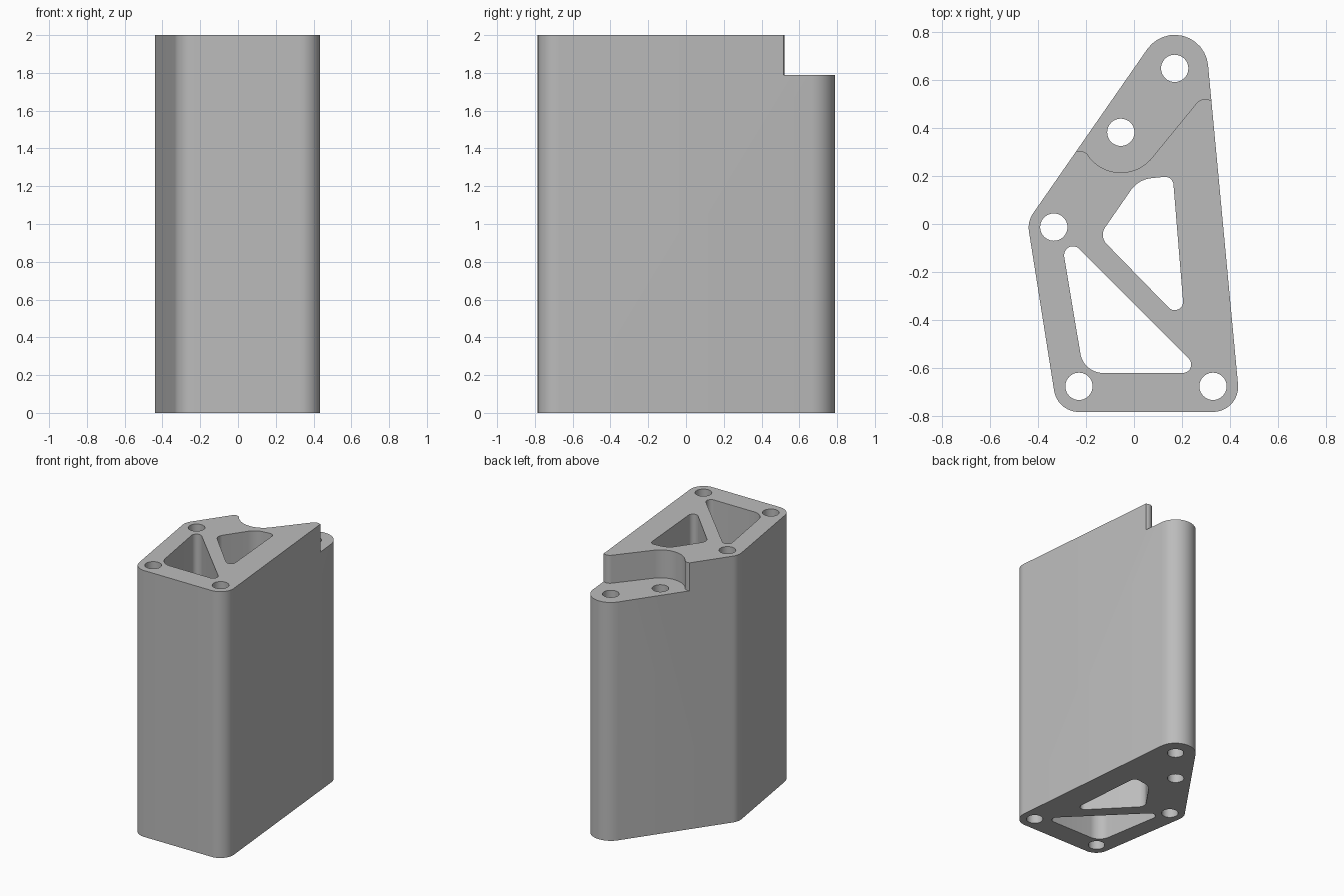
import bpy, bmesh
from math import atan2, acos, hypot, cos, sin, radians, tau

cube = bpy.data.objects.get("Cube")
if cube:
    bpy.data.objects.remove(cube, do_unlink=True)

# One plain grey material
grey = bpy.data.materials.new("plain grey")
grey.use_nodes = True
grey.diffuse_color = (0.5, 0.5, 0.5, 1)
grey.node_tree.nodes["Principled BSDF"].inputs["Base Color"].default_value = (0.5, 0.5, 0.5, 1)


def arc(x, y, r, start, end, steps=12):
    """Points on an arc, angles in radians."""
    return [(x + r * cos(start + (end - start) * i / steps),
             y + r * sin(start + (end - start) * i / steps)) for i in range(steps + 1)]


def rounded_outline(corners):
    """Outline wrapped around corner circles (x, y, r), counter-clockwise."""
    n = len(corners)
    normals = []
    for i, (x, y, r) in enumerate(corners):
        x2, y2, r2 = corners[(i + 1) % n]
        dx, dy = x2 - x, y2 - y
        normals.append(atan2(dy, dx) - acos((r - r2) / hypot(dx, dy)))
    points = []
    for i, (x, y, r) in enumerate(corners):
        start = normals[i - 1]
        points += arc(x, y, r, start, start + (normals[i] - start) % tau)
    return points


def prism(name, outlines, bottom, top):
    """Extrude closed outlines straight up into one object."""
    bm = bmesh.new()
    for outline in outlines:
        face = bm.faces.new([bm.verts.new((x, y, bottom)) for x, y in outline])
        result = bmesh.ops.extrude_face_region(bm, geom=[face], use_keep_orig=True)
        verts = [v for v in result["geom"] if isinstance(v, bmesh.types.BMVert)]
        bmesh.ops.translate(bm, verts=verts, vec=(0, 0, top - bottom))
    bmesh.ops.recalc_face_normals(bm, faces=bm.faces)
    mesh = bpy.data.meshes.new(name)
    bm.to_mesh(mesh)
    bm.free()
    mesh.materials.append(grey)
    obj = bpy.data.objects.new(name, mesh)
    bpy.context.collection.objects.link(obj)
    return obj


# Outer body
body = prism("bracket_body", [rounded_outline([
    (-0.23, -0.68, 0.105), (0.33, -0.68, 0.105),
    (0.17, 0.65, 0.14), (-0.335, -0.015, 0.105)])], 0, 2)

# Two weight-saving pockets and five bolt holes, all the way through
pockets = [
    rounded_outline([(0.17, -0.325, 0.035), (0.13, 0.162, 0.035),
                     (0.085, 0.072, 0.12), (-0.075, -0.045, 0.055)]),
    rounded_outline([(-0.13, -0.527, 0.095), (0.204, -0.587, 0.035),
                     (-0.255, -0.13, 0.037)])]
hole_centres = [(0.17, 0.65), (-0.055, 0.383), (-0.335, -0.013),
                (-0.23, -0.678), (0.33, -0.678)]
holes = [arc(x, y, 0.057, 0, tau, 40)[:-1] for x, y in hole_centres]
through_cutter = prism("through_cutter", pockets + holes, -0.1, 2.1)

# Lowered step at the back, with a curved wall around the inner bolt hole
wall = (arc(-0.227, 0.260, 0.045, radians(110), radians(36))
        + arc(-0.055, 0.383, 0.168, radians(216), radians(320), 24)
        + arc(0.297, 0.477, 0.045, radians(140), radians(60)))
step_cutter = prism("step_cutter", [[(-0.6, 0.30)] + wall
                                    + [(0.6, 0.52), (0.6, 1), (-0.6, 1)]], 1.79, 2.1)

# Cut the body and keep the finished mesh
cutters = (through_cutter, step_cutter)
for cutter in cutters:
    cutter.hide_render = True
    cut = body.modifiers.new(cutter.name, 'BOOLEAN')
    cut.operation = 'DIFFERENCE'
    cut.solver = 'EXACT'
    cut.object = cutter
finished = bpy.data.meshes.new_from_object(
    body.evaluated_get(bpy.context.evaluated_depsgraph_get()))
body.modifiers.clear()
body.data = finished
for cutter in cutters:
    bpy.data.objects.remove(cutter, do_unlink=True)

# Smooth rounded walls, sharp rims
bpy.ops.object.select_all(action='DESELECT')
body.select_set(True)
bpy.context.view_layer.objects.active = body
bpy.ops.object.shade_smooth_by_angle(angle=radians(30))
